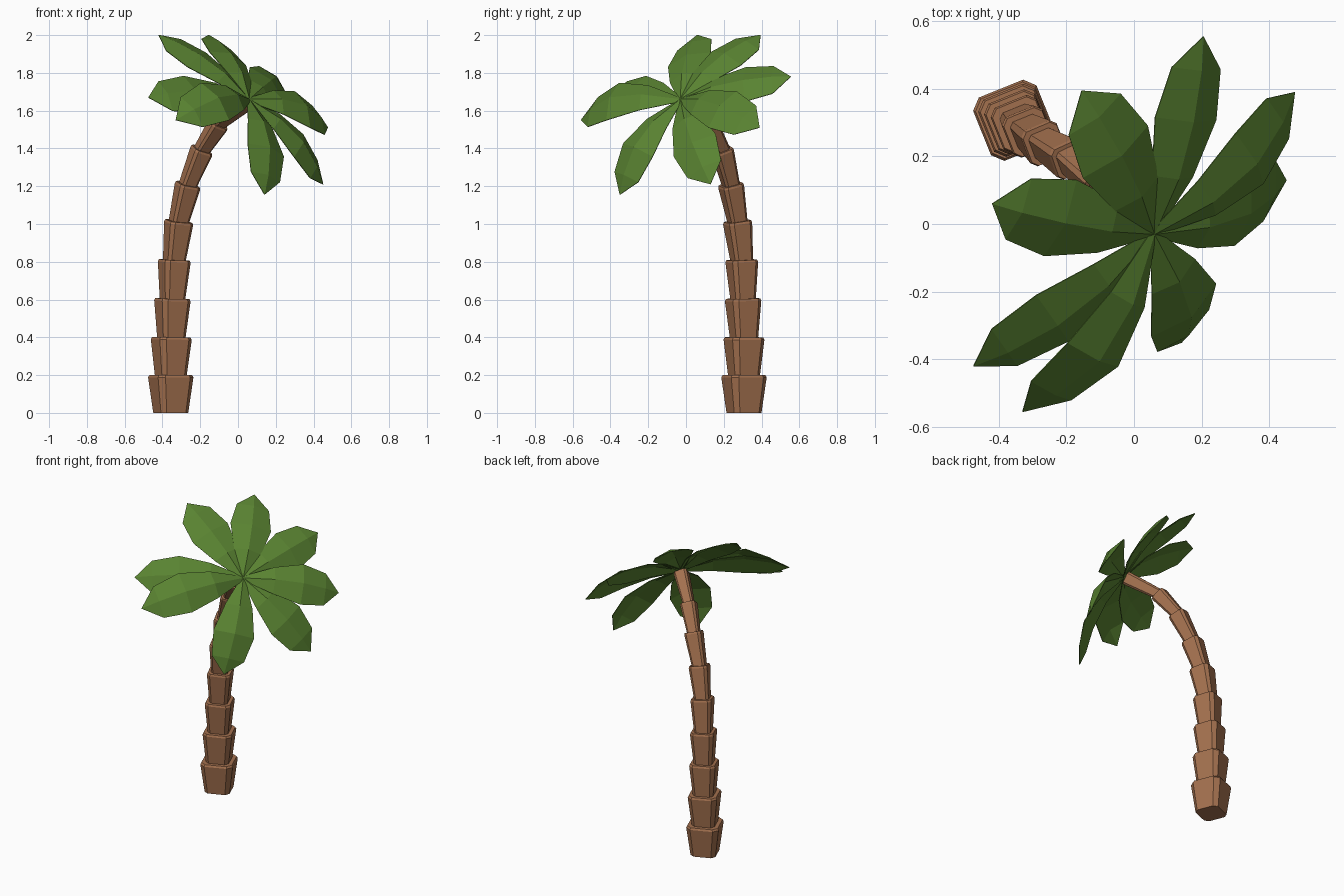
import bpy, bmesh, math
from mathutils import Vector, Matrix

if "Cube" in bpy.data.objects:
    bpy.data.objects.remove(bpy.data.objects["Cube"])


def material(name, rgb):
    m = bpy.data.materials.new(name)
    m.diffuse_color = (*rgb, 1)
    m.use_nodes = True
    m.node_tree.nodes["Principled BSDF"].inputs["Base Color"].default_value = m.diffuse_color
    return m


BARK = material("bark brown", (0.37, 0.165, 0.078))
LEAF = material("leaf green", (0.100, 0.225, 0.031))


def make_object(name, bm, mat):
    mesh = bpy.data.meshes.new(name)
    bm.to_mesh(mesh)
    bm.free()
    mesh.materials.append(mat)
    ob = bpy.data.objects.new(name, mesh)
    bpy.context.collection.objects.link(ob)
    return ob


# Trunk: flared, chamfered square segments stacked along a curved path
PATH = [Vector(p) for p in (
    (-0.356, 0.307, 0), (-0.356, 0.307, 0.20), (-0.353, 0.307, 0.40),
    (-0.347, 0.302, 0.605), (-0.337, 0.295, 0.81), (-0.313, 0.272, 1.015),
    (-0.265, 0.237, 1.21), (-0.19, 0.19, 1.395), (-0.10, 0.115, 1.535),
    (0.045, -0.015, 1.65))]
HALF = (0.101, 0.091, 0.081, 0.073, 0.065, 0.058, 0.052, 0.047, 0.042)


def chamfered_square(a):
    b = a * 0.70
    pts = [(a, -b), (a, b), (b, a), (-b, a), (-a, b), (-a, -b), (-b, -a), (b, -a)]
    return [Matrix.Rotation(math.radians(22), 3, 'Z') @ Vector((x, y, 0)) for x, y in pts]


def trunk_segment(i, p, q, a):
    axis = q - p
    length = axis.length
    axis.normalize()
    rot = Vector((0, 0, 1)).rotation_difference(axis)
    bm = bmesh.new()
    rings = []
    sink = 0 if i == 0 else -0.01
    for along, size in ((sink, 0.77 * a), (length - 0.012, a), (length, 0.94 * a)):
        rings.append([bm.verts.new(p + rot @ (v + Vector((0, 0, along))))
                      for v in chamfered_square(size)])
    for low, high in zip(rings, rings[1:]):
        for k in range(8):
            n = (k + 1) % 8
            bm.faces.new((low[k], low[n], high[n], high[k]))
    bm.faces.new(rings[0][::-1])
    bm.faces.new(rings[-1])
    make_object(f"trunk_segment_{i + 1}", bm, BARK)


for i, a in enumerate(HALF):
    trunk_segment(i, PATH[i], PATH[i + 1], a)

# Fronds: folded, arching leaves spread around the tilted crown axis
CROWN = Vector((0.06, -0.03, 1.66))
NORMAL = Vector((0.615, -0.475, 0.63)).normalized()
# tip position and how strongly the leaf arches
FRONDS = (((0.205, 0.555, 1.78), 0.0), ((0.475, 0.39, 1.51), 0.045),
          ((0.45, 0.13, 1.21), 0.03), ((0.14, -0.35, 1.155), 0.05),
          ((-0.33, -0.555, 1.55), 0.075), ((-0.475, -0.42, 1.67), 0.02),
          ((-0.42, 0.06, 2.0), 0.0), ((-0.155, 0.395, 2.0), 0.01))
# position along leaf, half width, ridge height, edge height, share of arch
ROWS = ((0.0, 0.012, 0.0, -0.006, 0.0), (0.30, 0.085, 0.042, 0.014, 0.7),
        (0.59, 0.128, 0.045, 0.010, 1.0), (0.84, 0.102, 0.026, 0.002, 0.5))


def frond(i, tip, arch):
    axis = Vector(tip) - CROWN
    side = NORMAL.cross(axis).normalized()
    up = axis.cross(side).normalized()
    bm = bmesh.new()
    rows = []
    for t, w, ridge, edge, share in ROWS:
        c = CROWN + axis * t + up * (arch * share)
        rows.append([bm.verts.new(c + side * (w * s) + up * (ridge if s == 0 else edge))
                     for s in (-1, 0, 1)])
    for near, far in zip(rows, rows[1:]):
        for k in (0, 1):
            bm.faces.new((near[k], far[k], far[k + 1], near[k + 1]))
    end = bm.verts.new(Vector(tip))
    for k in (0, 1):
        bm.faces.new((rows[-1][k], end, rows[-1][k + 1]))
    # make the faces point to the upper side
    bm.normal_update()
    for f in bm.faces:
        if f.normal.dot(up) < 0:
            f.normal_flip()
    ob = make_object(f"frond_{i + 1}", bm, LEAF)
    mod = ob.modifiers.new("thickness", 'SOLIDIFY')
    mod.thickness = 0.004
    mod.offset = 0


for i, (tip, arch) in enumerate(FRONDS):
    frond(i, tip, arch)
